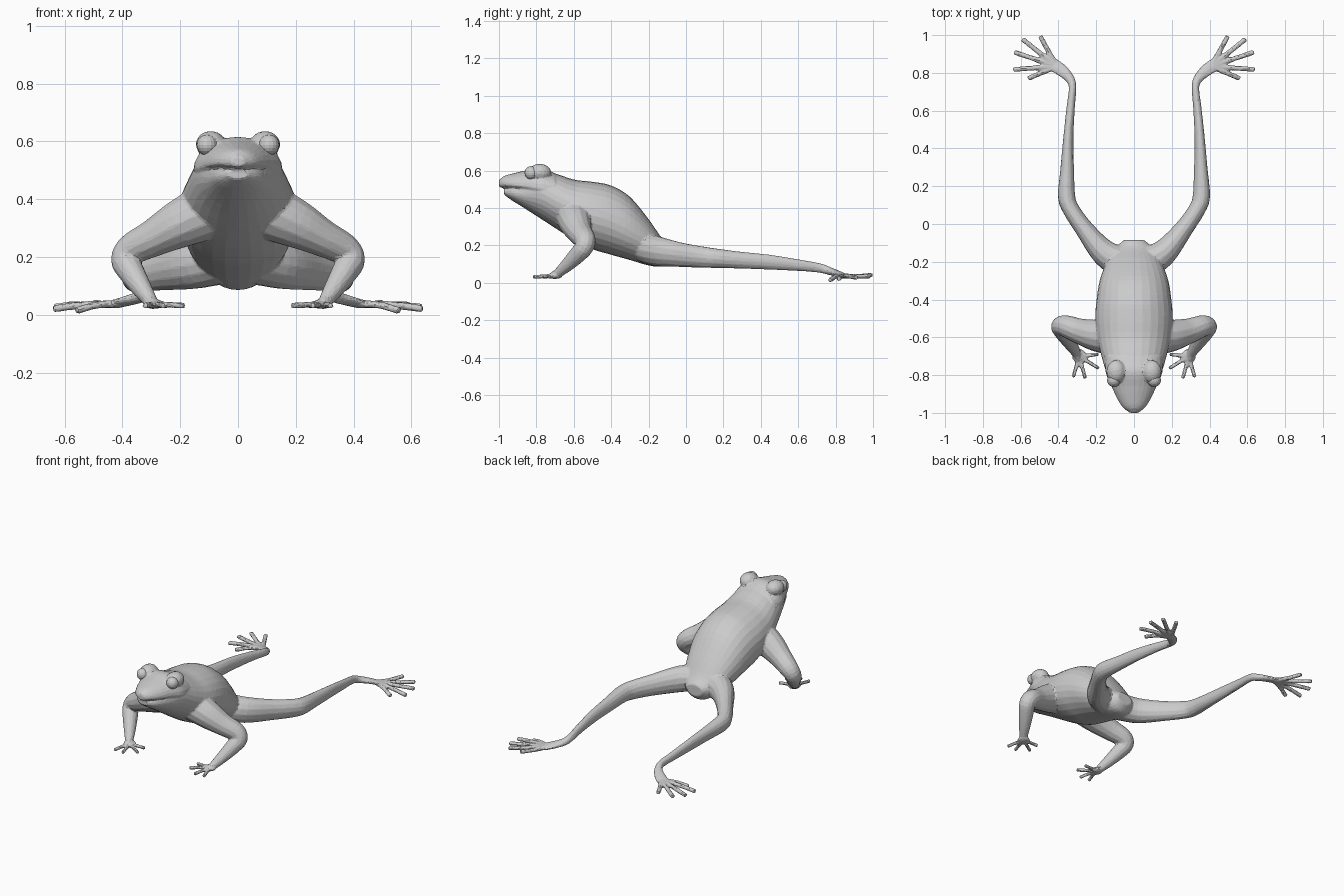
import bpy, bmesh, math
from mathutils import Vector, Matrix

if "Cube" in bpy.data.objects:
    bpy.data.objects.remove(bpy.data.objects["Cube"])

bm = bmesh.new()  # all skin parts are collected here, then fused


def spline(rows, steps):
    """Catmull-Rom interpolation through rows of numbers."""
    rows = [Vector(r) for r in rows]
    p = [2 * rows[0] - rows[1]] + rows + [2 * rows[-1] - rows[-2]]
    out = []
    for i in range(1, len(p) - 2):
        a, b, c, d = p[i - 1:i + 3]
        for k in range(steps):
            t = k / steps
            out.append(0.5 * (2 * b + (c - a) * t + (2 * a - 5 * b + 4 * c - d) * t * t
                              + (3 * b - a - 3 * c + d) * t ** 3))
    return out + [rows[-1]]


def skin(rings):
    """Bridge rings of points into a closed tube."""
    vs = [[bm.verts.new(p) for p in r] for r in rings]
    n = len(vs[0])
    for a, b in zip(vs, vs[1:]):
        for i in range(n):
            j = (i + 1) % n
            bm.faces.new((a[i], a[j], b[j], b[i]))
    bm.faces.new(vs[0][::-1])
    bm.faces.new(vs[-1])


def loft(rows, n=28):
    """Body section rows: y, half width, widest z, top z, bottom z."""
    rings = []
    for y, w, zm, zt, zb in spline(rows, 4):
        ring = []
        for i in range(n):
            a = 2 * math.pi * i / n
            s = math.sin(a)
            ring.append((w * math.cos(a), y, zm + s * ((zt - zm) if s > 0 else (zm - zb))))
        rings.append(ring)
    skin(rings)


def limb(rows, sx, steps=4, n=14):
    """Tube along x, y, z with side and height radii; sx mirrors it."""
    pts = spline(rows, steps)
    pos = [Vector((p[0], p[1], p[2])) for p in pts]
    side, rings = None, []
    for i, c in enumerate(pos):
        t = (pos[min(i + 1, len(pos) - 1)] - pos[max(i - 1, 0)]).normalized()
        side = t.cross(Vector((0, 0, 1))) if side is None else side - t * side.dot(t)
        side.normalize()
        up = side.cross(t)
        ring = []
        for k in range(n):
            a = 2 * math.pi * k / n
            v = c + side * (math.cos(a) * pts[i][3]) + up * (math.sin(a) * pts[i][4])
            ring.append((v.x * sx, v.y, v.z))
        rings.append(ring)
    skin(rings)


def blob(center, radii):
    m = Matrix.Translation(center) @ Matrix.Diagonal((*radii, 1))
    bmesh.ops.create_uvsphere(bm, u_segments=20, v_segments=12, radius=1, matrix=m)


# Torso with the lower jaw
loft([(-.972, .035, .485, .505, .47), (-.93, .075, .48, .53, .44),
      (-.87, .105, .475, .56, .403), (-.78, .148, .48, .60, .345),
      (-.70, .172, .44, .585, .293), (-.60, .195, .39, .552, .23),
      (-.50, .205, .36, .54, .18), (-.40, .198, .33, .52, .15),
      (-.30, .182, .28, .46, .122), (-.20, .145, .22, .34, .093),
      (-.13, .10, .18, .24, .088), (-.085, .055, .165, .20, .125)])

# Upper jaw overhanging the mouth line
loft([(-1.0, .022, .53, .55, .512), (-.97, .06, .528, .572, .506),
      (-.92, .092, .523, .586, .50), (-.86, .119, .517, .60, .488),
      (-.78, .152, .505, .616, .46), (-.70, .15, .50, .585, .45)])

ARM = [(.10, -.60, .36, .10, .10), (.20, -.59, .315, .085, .085),
       (.29, -.567, .267, .068, .066), (.365, -.54, .228, .058, .056),
       (.39, -.545, .19, .05, .05), (.37, -.58, .15, .046, .046),
       (.335, -.635, .095, .036, .036), (.305, -.685, .052, .025, .025),
       (.295, -.715, .037, .02, .016)]
LEG = [(.06, -.21, .185, .09, .08), (.16, -.15, .168, .07, .08),
       (.26, -.03, .15, .05, .066), (.335, .08, .138, .045, .058),
       (.357, .15, .132, .046, .053), (.354, .28, .122, .037, .046),
       (.348, .45, .11, .027, .04), (.335, .62, .092, .022, .03),
       (.325, .72, .078, .02, .025), (.34, .77, .062, .025, .021),
       (.385, .815, .048, .034, .016), (.43, .845, .036, .036, .013)]
FINGERS = [(.322, -.812), (.258, -.818), (.185, -.765), (.187, -.69)]
TOES = [(.497, .995), (.592, .98), (.635, .91), (.64, .818), (.56, .77)]

for s in (-1, 1):
    limb(ARM, s)
    limb(LEG, s)
    # Brow bump over each eye
    blob((s * .094, -.782, .59), (.052, .062, .046))
    # Palm and fingers
    blob((s * .29, -.70, .037), (.038, .04, .016))
    for x, y in FINGERS:
        limb([(.29, -.70, .036, .014, .014), ((.29 + x) / 2, (y - .70) / 2, .035, .011, .011),
              (x, y, .032, .011, .011)], s, 3, 8)
    # Toes
    for i, (x, y) in enumerate(TOES):
        z = .014 + .007 * (4 - i)
        limb([(.41, .835, .038, .018, .014), ((.41 + x) / 2, (.835 + y) / 2, .035, .014, .013),
              (x, y, z, .014, .013)], s, 3, 8)

bmesh.ops.recalc_face_normals(bm, faces=bm.faces[:])
mesh = bpy.data.meshes.new("frog_skin")
bm.to_mesh(mesh)
bm.free()
frog = bpy.data.objects.new("frog_skin", mesh)
bpy.context.collection.objects.link(frog)

# Fuse the parts, soften the joints and reduce to flat facets
rm = frog.modifiers.new("fuse", 'REMESH')
rm.mode = 'VOXEL'
rm.voxel_size = .006
sm = frog.modifiers.new("soften", 'SMOOTH')
sm.factor = .5
sm.iterations = 4
dc = frog.modifiers.new("facets", 'DECIMATE')
dc.ratio = .07
bpy.context.view_layer.objects.active = frog
frog.select_set(True)
for m in list(frog.modifiers):
    bpy.ops.object.modifier_apply(modifier=m.name)
for p in frog.data.polygons:
    p.use_smooth = False

# Eyes
for name, s in (("left_eye", 1), ("right_eye", -1)):
    bpy.ops.mesh.primitive_uv_sphere_add(segments=16, ring_count=10, radius=.036,
                                         location=(s * .107, -.827, .588))
    bpy.context.object.name = name
